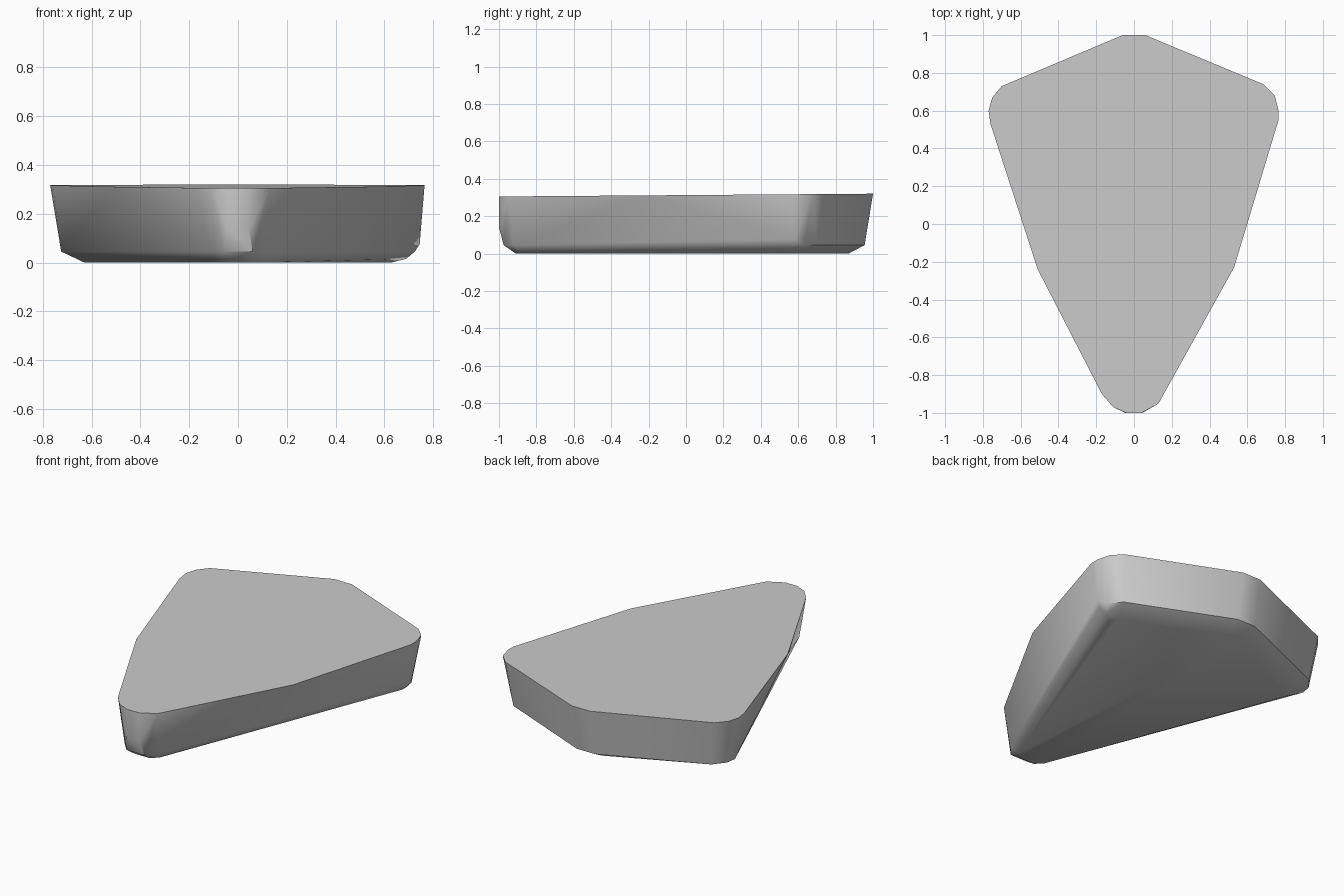
import bpy, bmesh, math

cube = bpy.data.objects.get("Cube")
if cube:
    bpy.data.objects.remove(cube, do_unlink=True)

# Stone material
mat = bpy.data.materials.new("stone grey")
mat.use_nodes = True
grey = (0.6, 0.6, 0.6, 1)
mat.diffuse_color = grey
mat.node_tree.nodes["Principled BSDF"].inputs["Base Color"].default_value = grey

# Rim outline, slightly uneven from side to side
rim = [(0.04, -1), (0.13, -0.95), (0.53, -0.23), (0.765, 0.55), (0.765, 0.6),
       (0.745, 0.68), (0.685, 0.74), (0.06, 1), (-0.06, 1), (-0.7, 0.73),
       (-0.75, 0.67), (-0.77, 0.6), (-0.76, 0.53), (-0.51, -0.24),
       (-0.17, -0.9), (-0.11, -0.97), (-0.04, -1)]

# Lower outlines, one half each: shoulder and underside
shoulder = [(0.06, -0.975), (0.11, -0.92), (0.725, 0.57), (0.715, 0.63),
            (0.66, 0.7), (0.06, 0.955)]
base = [(0.05, -0.91), (0.09, -0.87), (0.63, 0.54), (0.62, 0.6), (0.05, 0.87)]


def mirrored(half, z):
    return [(s * x, y, z) for x, y in half for s in (1, -1)]


points = [(x, y, 0.3125 + 0.0075 * y) for x, y in rim]
points += mirrored(shoulder, 0.045) + mirrored(base, 0)
points += mirrored([(0.045, -1)], 0.14)                        # blunt front tip
points += [(0.745, 0.58, 0.075), (0.69, 0.58, 0.015)]          # rounder left corner

# Wrap a convex skin around the outlines
bm = bmesh.new()
for p in points:
    bm.verts.new(p)
hull = bmesh.ops.convex_hull(bm, input=bm.verts)
loose = [v for v in bm.verts if not v.link_faces]
bmesh.ops.delete(bm, geom=loose, context='VERTS')
bmesh.ops.dissolve_limit(bm, angle_limit=math.radians(0.5),
                         verts=bm.verts, edges=bm.edges)
bmesh.ops.recalc_face_normals(bm, faces=bm.faces)

mesh = bpy.data.meshes.new("stone_slab")
bm.to_mesh(mesh)
bm.free()
mesh.materials.append(mat)
slab = bpy.data.objects.new("stone_slab", mesh)
bpy.context.collection.objects.link(slab)

# Smooth the rounded corners, keep the rim crisp
bpy.ops.object.select_all(action='DESELECT')
slab.select_set(True)
bpy.context.view_layer.objects.active = slab
bpy.ops.object.shade_smooth_by_angle(angle=math.radians(40))
